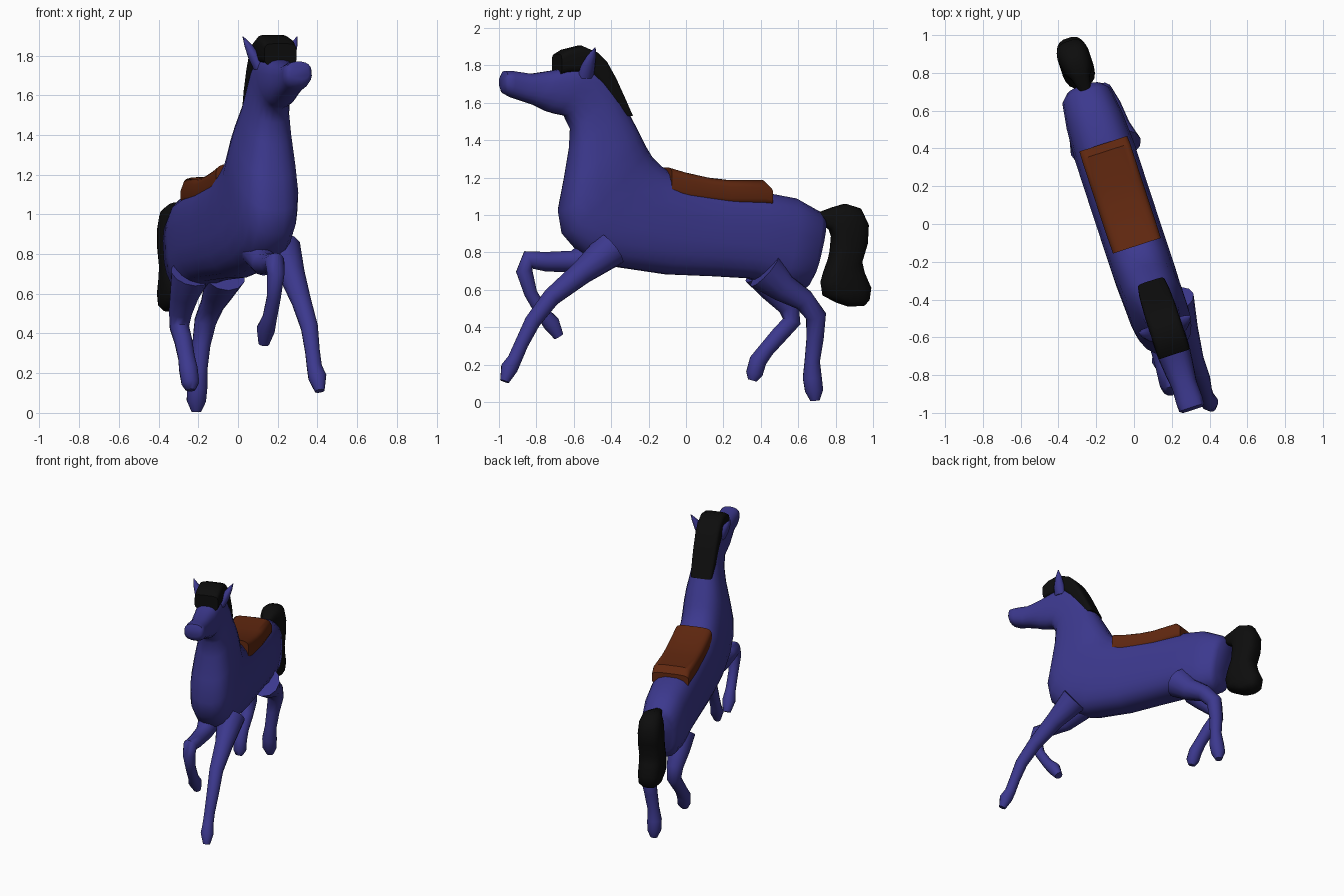
import bpy, bmesh, math
from mathutils import Vector

TURN = math.radians(18)                      # the horse stands turned about z
S, C = math.sin(TURN), math.cos(TURN)
SIDE = Vector((C, S, 0))                     # sideways direction of the horse
FWD = Vector((-S, C, 0))                     # lengthwise direction


def material(name, rgb):
    m = bpy.data.materials.new(name)
    m.diffuse_color = (*rgb, 1)
    return m


BLUE = material("blue coat", (0.045, 0.04, 0.27))
BROWN = material("brown leather", (0.12, 0.021, 0.005))
BLACK = material("black hair", (0.004, 0.004, 0.004))


def skin(name, rings, mat, angle=40):
    """Join equal rings of points into a closed smooth tube."""
    bm = bmesh.new()
    rows = [[bm.verts.new(p) for p in r] for r in rings]
    n = len(rows[0])
    for a, b in zip(rows, rows[1:]):
        for i in range(n):
            j = (i + 1) % n
            bm.faces.new((a[i], a[j], b[j], b[i]))
    bm.faces.new(rows[0])
    bm.faces.new(rows[-1])
    bmesh.ops.recalc_face_normals(bm, faces=bm.faces)
    me = bpy.data.meshes.new(name)
    bm.to_mesh(me)
    bm.free()
    me.materials.append(mat)
    ob = bpy.data.objects.new(name, me)
    bpy.context.collection.objects.link(ob)
    bpy.ops.object.select_all(action='DESELECT')
    ob.select_set(True)
    bpy.context.view_layer.objects.active = ob
    bpy.ops.object.shade_smooth_by_angle(angle=math.radians(angle))
    return ob


def sections(specs, power, n=20):
    """Rings from side-view chords (y1, z1, y2, z2, half width)."""
    rings = []
    for y1, z1, y2, z2, w in specs:
        cx = -0.03 + 0.02 * min(1, max(0, ((z1 + z2) / 2 - 0.9) / 0.6))
        ring = []
        for i in range(n):
            t = 2 * math.pi * (i + 0.5) / n
            a, b = math.cos(t), math.sin(t)
            a = math.copysign(abs(a) ** (2 / power), a)
            b = math.copysign(abs(b) ** (2 / power), b)
            y = (y1 + y2) / 2 + a * (y1 - y2) / 2
            z = (z1 + z2) / 2 + a * (z1 - z2) / 2
            ring.append(SIDE * (cx + b * w) + FWD * ((y - S * cx) / C) + Vector((0, 0, z)))
        rings.append(ring)
    return rings


def limb(name, path, n=12):
    """Round limb along points (x, y, z, radius)."""
    pts = [Vector(p[:3]) for p in path]
    rings = []
    for k, p in enumerate(pts):
        d = (pts[min(k + 1, len(pts) - 1)] - pts[max(k - 1, 0)]).normalized()
        u = (SIDE - d * SIDE.dot(d)).normalized()
        v = d.cross(u)
        r = path[k][3]
        rings.append([p + (u * math.cos(2 * math.pi * i / n) + v * math.sin(2 * math.pi * i / n)) * r
                      for i in range(n)])
    return skin(name, rings, BLUE, 60)


# Trunk, neck and head in one loft from rump to muzzle
skin("body_neck_head", sections([
    (.735, .98, .665, .66, .10), (.705, 1.02, .635, .61, .135),
    (.58, 1.09, .50, .61, .155), (.42, 1.12, .33, .66, .165),
    (.20, 1.15, .15, .67, .165), (-.05, 1.20, -.10, .68, .165),
    (-.14, 1.26, -.37, .72, .165), (-.19, 1.31, -.56, .79, .16),
    (-.22, 1.36, -.655, .90, .16), (-.25, 1.42, -.675, 1.02, .155),
    (-.28, 1.48, -.645, 1.18, .14)], 2.7) + sections([
    (-.33, 1.58, -.62, 1.35, .115), (-.37, 1.67, -.615, 1.46, .10),
    (-.42, 1.76, -.65, 1.53, .092), (-.49, 1.82, -.70, 1.54, .092),
    (-.58, 1.81, -.75, 1.555, .09), (-.70, 1.775, -.82, 1.59, .08),
    (-.83, 1.755, -.88, 1.61, .068), (-.93, 1.77, -.94, 1.63, .072),
    (-.97, 1.77, -.975, 1.65, .07), (-.985, 1.74, -.985, 1.68, .052)], 2.5), BLUE, 60)

# Saddle draped on the back
skin("saddle", sections([
    (-.115, 1.255, -.115, 1.10, .134), (-.02, 1.227, -.02, 1.07, .136),
    (.10, 1.20, .10, 1.06, .136), (.20, 1.188, .20, 1.05, .136),
    (.385, 1.188, .385, 1.05, .136), (.425, 1.145, .425, 1.05, .134)], 4.5), BROWN)

# Mane with its forelock block
skin("mane", sections([
    (-.30, 1.53, -.36, 1.53, .075), (-.345, 1.63, -.41, 1.60, .083),
    (-.39, 1.73, -.47, 1.69, .086), (-.44, 1.82, -.52, 1.74, .088),
    (-.49, 1.87, -.55, 1.76, .088), (-.57, 1.905, -.60, 1.76, .088),
    (-.65, 1.885, -.655, 1.76, .088), (-.69, 1.86, -.69, 1.75, .085)], 5), BLACK)

# Tail
skin("tail", sections([
    (.70, 1.01, .71, .96, .03), (.78, 1.04, .77, .92, .05),
    (.85, 1.06, .785, .88, .075), (.93, 1.035, .78, .84, .085),
    (.97, .95, .775, .80, .087), (.965, .85, .765, .76, .087),
    (.935, .75, .74, .69, .087), (.95, .69, .725, .64, .087),
    (.985, .61, .735, .57, .085), (.975, .545, .81, .53, .075),
    (.95, .515, .87, .51, .045)], 2.8), BLACK, 60)

# Ears, leaning outwards on both sides
for tag, sgn in (("left", -1), ("right", 1)):
    rings = []
    for out, back, z, w, d in ((.06, -.585, 1.73, .036, .045), (.09, -.58, 1.79, .034, .04),
                               (.118, -.567, 1.85, .022, .025), (.143, -.554, 1.895, .003, .003)):
        mid = SIDE * (sgn * out - .01) + FWD * back + Vector((0, 0, z))
        rings.append([mid + SIDE * w * math.cos(i * math.pi / 5) + FWD * d * math.sin(i * math.pi / 5)
                      for i in range(10)])
    skin(tag + "_ear", rings, BLUE, 60)

# Four galloping legs
limb("right_front_leg", [
    (.22, -.40, .82, .10), (.275, -.56, .69, .065), (.32, -.72, .56, .05), (.36, -.82, .43, .044),
    (.375, -.88, .31, .038), (.385, -.915, .23, .039), (.40, -.945, .18, .047), (.412, -.97, .11, .025)])
limb("left_front_leg", [
    (.10, -.46, .82, .09), (.13, -.60, .75, .06), (.165, -.75, .75, .052), (.185, -.845, .76, .05),
    (.19, -.865, .70, .045), (.18, -.83, .58, .036), (.16, -.77, .48, .037), (.14, -.72, .42, .047),
    (.13, -.68, .35, .028)])
limb("right_hind_leg", [
    (-.07, .42, .70, .11), (-.10, .52, .61, .078), (-.13, .63, .545, .06), (-.165, .695, .46, .056),
    (-.185, .69, .34, .047), (-.195, .675, .22, .042), (-.205, .675, .13, .052),
    (-.21, .685, .06, .05), (-.21, .69, .006, .025)])
limb("left_hind_leg", [
    (-.24, .40, .70, .10), (-.27, .47, .60, .075), (-.29, .55, .51, .06), (-.295, .565, .43, .05),
    (-.275, .50, .36, .046), (-.26, .43, .28, .043), (-.25, .385, .22, .048),
    (-.24, .365, .15, .046), (-.24, .355, .115, .025)])
